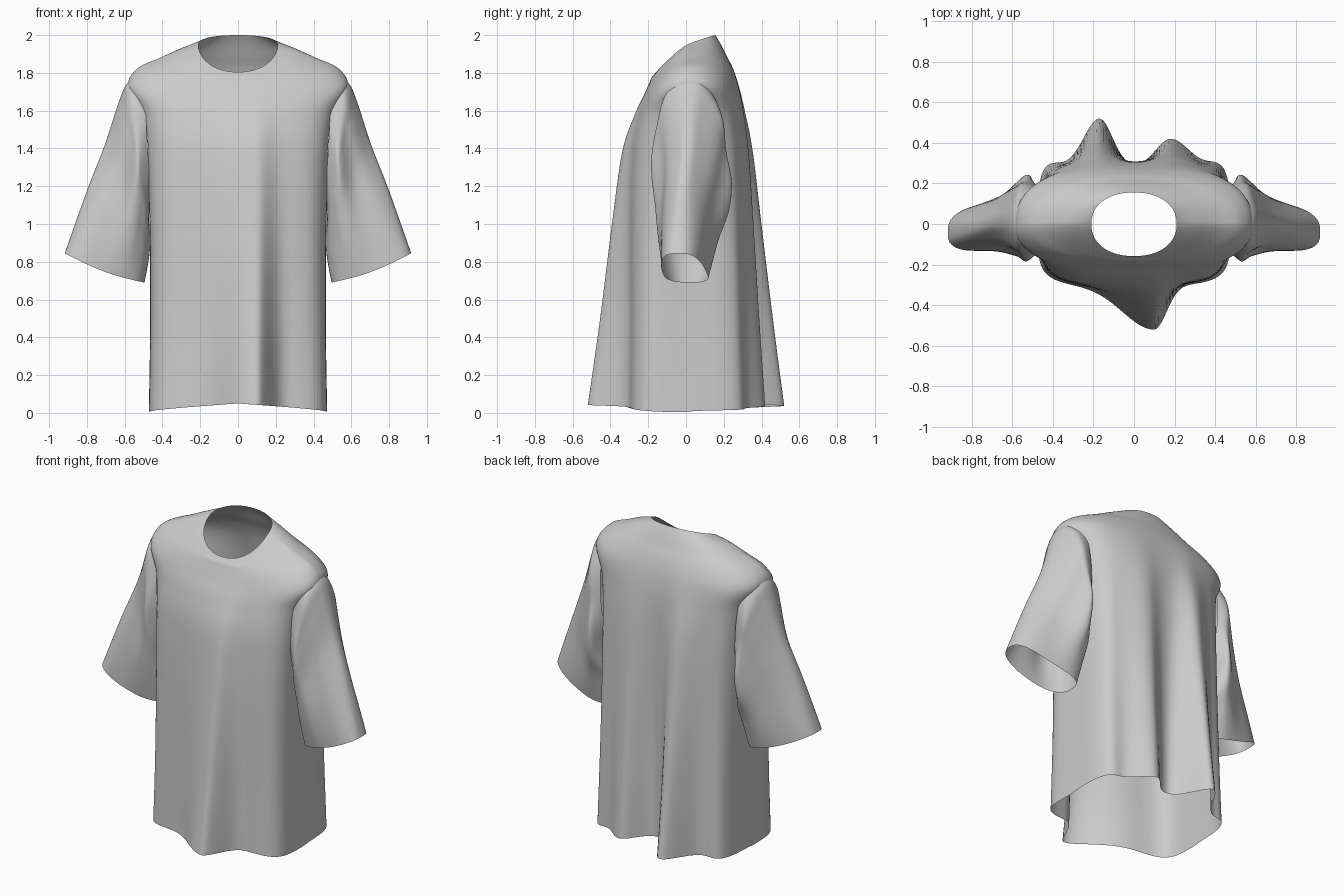
import bpy, bmesh
from math import sin, cos, pi, exp

if "Cube" in bpy.data.objects:
    bpy.data.objects.remove(bpy.data.objects["Cube"])


def spline(rows, u):
    """Catmull-Rom interpolation through rows of parameters, u in 0..1."""
    n = len(rows) - 1
    i = min(int(u * n), n - 1)
    t = u * n - i
    p0, p1, p2, p3 = (rows[max(0, min(n, i + k))] for k in (-1, 0, 1, 2))
    return [0.5 * (2 * b + (c - a) * t + (2 * a - 5 * b + 4 * c - d) * t * t
                   + (3 * b - a - 3 * c + d) * t ** 3)
            for a, b, c, d in zip(p0, p1, p2, p3)]


def squircle(t, n):
    """Point on a unit superellipse, evenly spread by angle."""
    c, s = cos(t), sin(t)
    r = (abs(c) ** n + abs(s) ** n) ** (-1 / n)
    return c * r, s * r


def bump(x, centre, left, right):
    s = left if x < centre else right
    return exp(-((x - centre) / s) ** 2)


def loft(name, point, rows, cols, keep=lambda c: True):
    """Open tube of quads from point(u, angle)."""
    bm = bmesh.new()
    grid = [[bm.verts.new(point(r / rows, 2 * pi * c / cols)) for c in range(cols)]
            for r in range(rows + 1)]
    for r in range(rows):
        for c in range(cols):
            d = (c + 1) % cols
            f = bm.faces.new((grid[r][c], grid[r][d], grid[r + 1][d], grid[r + 1][c]))
            f.smooth = True
    drop = [f for f in bm.faces if not keep(f.calc_center_median())]
    bmesh.ops.delete(bm, geom=drop, context='FACES')
    bmesh.ops.recalc_face_normals(bm, faces=bm.faces)
    me = bpy.data.meshes.new(name)
    bm.to_mesh(me)
    bm.free()
    ob = bpy.data.objects.new(name, me)
    bpy.context.collection.objects.link(ob)
    return ob


# Body levels: half width, front depth, back depth, z front, z side, z back, squareness, fold
BODY = [
    (.472, .300, .285, .050, .005, .050, 5.0, 1.00),
    (.465, .297, .292, .500, .480, .500, 4.6, .72),
    (.468, .300, .302, 1.00, 1.00, 1.00, 4.0, .42),
    (.485, .290, .305, 1.38, 1.38, 1.38, 3.4, .22),
    (.515, .258, .298, 1.57, 1.58, 1.59, 3.0, .08),
    (.583, .220, .278, 1.68, 1.730, 1.73, 2.6, .02),
    (.530, .195, .250, 1.745, 1.825, 1.82, 2.3, 0),
    (.410, .182, .215, 1.775, 1.88, 1.89, 2.2, 0),
    (.300, .170, .185, 1.79, 1.925, 1.95, 2.2, 0),
    (.210, .158, .155, 1.805, 1.945, 2.00, 2.2, 0),
]


def body_point(u, t):
    a, f, b, zf, zs, zb, n, fold = spline(BODY, u)
    c, s = squircle(t, n)
    x = a * c
    y = (b if s > 0 else f) * s
    w = fold * min(1, abs(s) * 1.3)
    # hanging folds: two at the back with flared corners, one at the front
    if s > 0:
        y += w * (.235 * bump(x, -.17, .11, .09) + .135 * bump(x, .18, .10, .13)
                  + .05 * bump(abs(x), .43, .08, .08))
    else:
        y -= w * .22 * bump(x, .10, .22, .085)
    z = zs + ((zb if s > 0 else zf) - zs) * abs(s) ** (.8 if s > 0 else 1.2)
    # hem dips toward the side seams
    z -= .035 * abs(c) * abs(s) * max(0, 1 - 5 * u)
    return x, y, z


# Armholes are left open under the sleeves
loft("shirt_body", body_point, 72, 200,
     lambda p: abs(p.x) < .40 or ((p.y - .02) / .15) ** 2 + ((p.z - 1.40) / .30) ** 2 > 1)

# Sleeve stations: outer x, z, inner x, z, half depth, centre y, squareness, outer narrowing
SLEEVE = [
    (.500, 1.790, .460, 1.09, .165, .020, 2.2, 0),
    (.580, 1.752, .470, 1.05, .205, .022, 2.2, .15),
    (.628, 1.655, .470, 1.00, .222, .025, 2.2, .38),
    (.705, 1.420, .465, .930, .208, .025, 2.2, .50),
    (.802, 1.170, .470, .830, .170, .005, 2.3, .40),
    (.917, .845, .495, .690, .120, -.010, 2.8, .10),
]


def sleeve_point(u, t):
    ox, oz, ix, iz, h, cy, n, narrow = spline(SLEEVE, u)
    c, s = squircle(t, n)
    k = (1 + c) / 2
    # soft drape folds running down the sleeve; outer edge is thin and leans forward
    ripple = 1 + .05 * sin(pi * u) * sin(7 * t + 2 * u)
    half = h * (1 - narrow * max(0, k - .25) / .75)
    y = cy - .06 * u * (k - .5) + half * s * ripple
    sag = .02 * u * sin(pi * k)
    return ix + (ox - ix) * k, y, iz + (oz - iz) * k - sag


sleeves = loft("sleeves", sleeve_point, 48, 96)
mirror = sleeves.modifiers.new("mirror", 'MIRROR')
mirror.use_axis = (True, False, False)
mirror.use_mirror_merge = False
